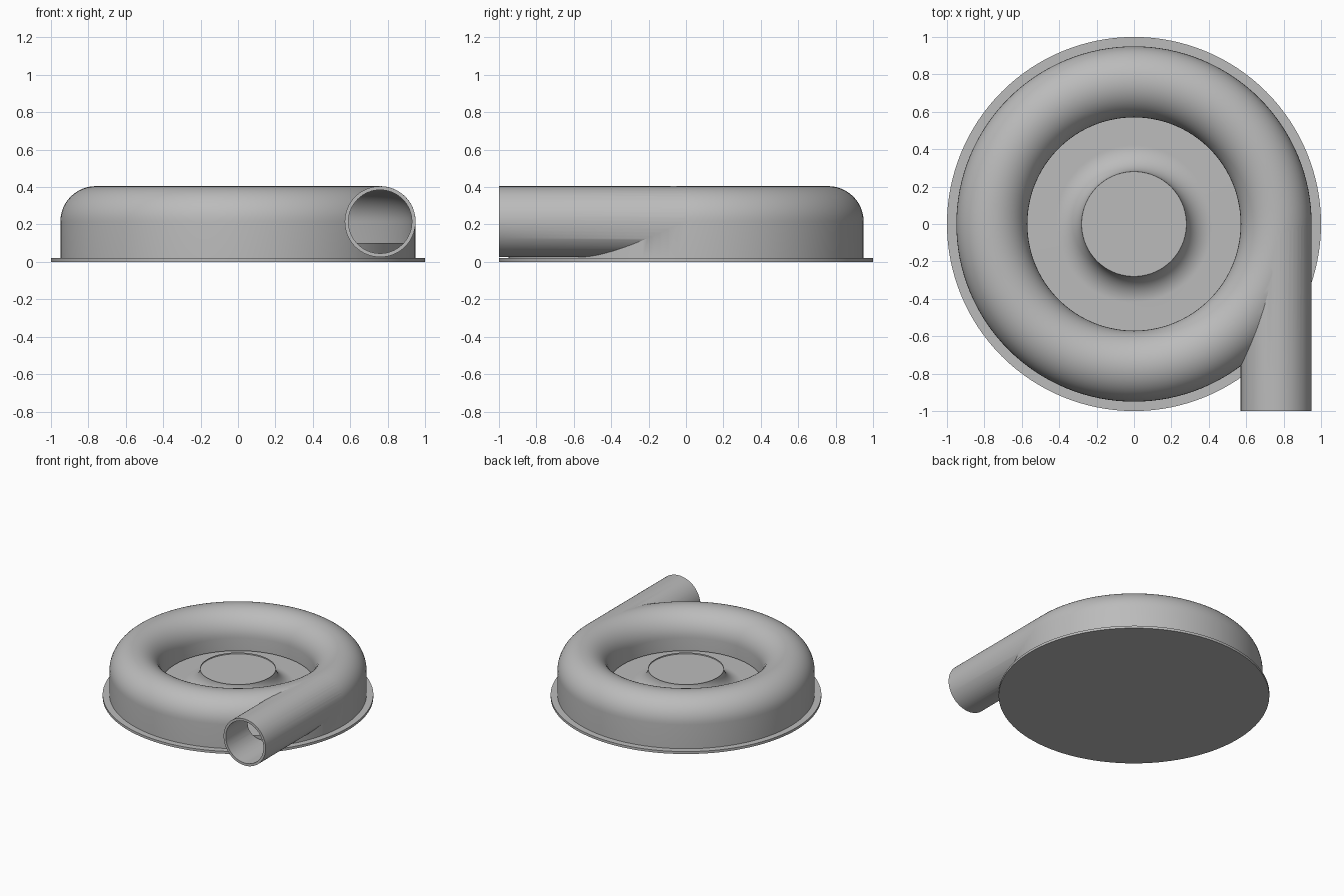
import bpy, bmesh, math
from mathutils import Matrix, Vector

cube = bpy.data.objects.get("Cube")
if cube:
    bpy.data.objects.remove(cube, do_unlink=True)

grey = bpy.data.materials.new("plain grey")
grey.use_nodes = True
grey.diffuse_color = (0.5, 0.5, 0.5, 1)
grey.node_tree.nodes["Principled BSDF"].inputs["Base Color"].default_value = grey.diffuse_color

RING, MID_Z, TUBE, WALL = 0.76, 0.215, 0.19, 0.02


def finish(name, bm):
    bmesh.ops.remove_doubles(bm, verts=bm.verts, dist=1e-5)
    bmesh.ops.recalc_face_normals(bm, faces=bm.faces)
    mesh = bpy.data.meshes.new(name)
    bm.to_mesh(mesh)
    bm.free()
    mesh.materials.append(grey)
    obj = bpy.data.objects.new(name, mesh)
    bpy.context.collection.objects.link(obj)
    return obj


def lathe(name, profile, closed=False, steps=128):
    """Revolve (radius, height) points about the vertical axis."""
    bm = bmesh.new()
    vs = [bm.verts.new((r, 0, z)) for r, z in profile]
    pairs = list(zip(vs, vs[1:])) + ([(vs[-1], vs[0])] if closed else [])
    es = [bm.edges.new(p) for p in pairs]
    bmesh.ops.spin(bm, geom=vs + es, cent=(0, 0, 0), axis=(0, 0, 1),
                   angle=math.tau, steps=steps, use_merge=True)
    return finish(name, bm)


def arc(cx, cz, r, start, end, n=24):
    angles = [math.radians(start + (end - start) * i / n) for i in range(n + 1)]
    return [(cx + r * math.cos(a), cz + r * math.sin(a)) for a in angles]


def pipe(name, radius, y0, y1):
    bm = bmesh.new()
    place = Matrix.Translation(Vector((RING, (y0 + y1) / 2, MID_Z)))
    bmesh.ops.create_cone(bm, cap_ends=True, segments=64, radius1=radius, radius2=radius,
                          depth=y1 - y0, matrix=place @ Matrix.Rotation(math.pi / 2, 4, "X"))
    return finish(name, bm)


def smooth(obj):
    bpy.ops.object.select_all(action="DESELECT")
    obj.select_set(True)
    bpy.context.view_layer.objects.active = obj
    bpy.ops.object.shade_smooth_by_angle(angle=math.radians(30))


def combine(obj, other, operation):
    bpy.context.view_layer.objects.active = obj
    mod = obj.modifiers.new(operation, "BOOLEAN")
    mod.operation, mod.solver, mod.object = operation, "EXACT", other
    bpy.ops.object.modifier_apply(modifier=mod.name)
    bpy.data.objects.remove(other, do_unlink=True)


# Round base plate
base = lathe("base_plate", [(0, 0), (1, 0), (1, 0.02), (0, 0.02)])

# Rotor: back plate with a hub that flares into it
rotor = lathe("rotor_hub", [(0, 0.02), (0.9, 0.02), (0.9, 0.1)]
              + arc(0.42, 0.24, 0.14, 270, 180)[:-1] + [(0.28, 0.22), (0, 0.22)])

# Ring housing with a straight skirt, joined to the tangential outlet
shell = lathe("volute_housing", [(0.95, 0.02)] + arc(RING, MID_Z, TUBE, 0, 180)
              + [(0.57, 0.11), (0.58, 0.11), (0.94, 0.02)], closed=True)
combine(shell, pipe("outlet_pipe", TUBE - 0.0005, -1, -0.001), "UNION")

# Hollow out the ring passage and the outlet bore
cavity = lathe("ring_cavity", [(0.93, -0.05)] + arc(RING, MID_Z, TUBE - WALL, 0, 180)
               + [(0.59, -0.05)], closed=True)
combine(shell, cavity, "DIFFERENCE")
combine(shell, pipe("outlet_bore", TUBE - WALL - 0.0005, -1.1, -0.001), "DIFFERENCE")

for part in (base, rotor, shell):
    smooth(part)
